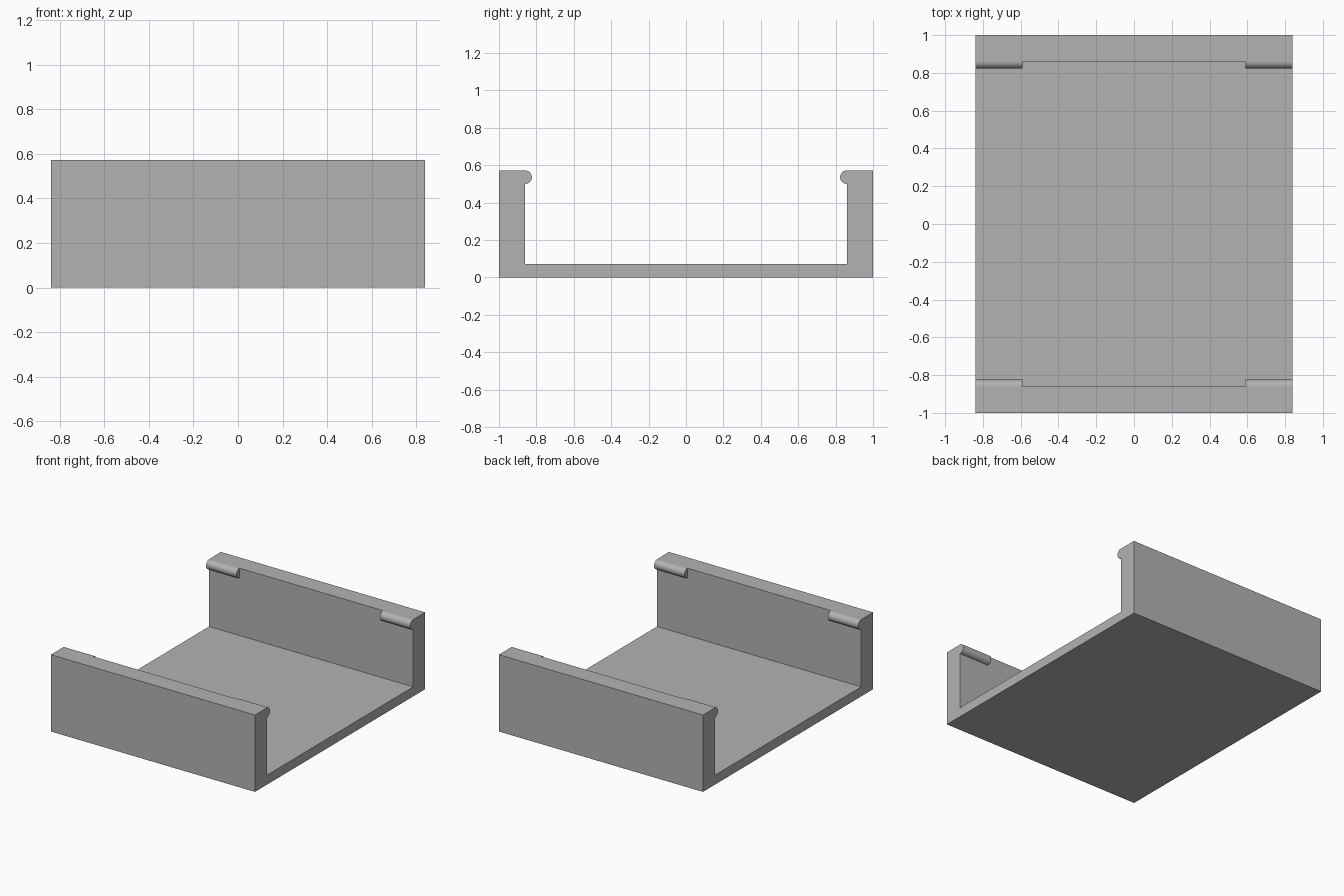
import bpy, bmesh
from math import sin, cos, pi

if "Cube" in bpy.data.objects:
    bpy.data.objects.remove(bpy.data.objects["Cube"])

HALF_X, HALF_Y, HEIGHT = 0.84, 1.0, 0.572
INNER_Y, FLOOR = 0.86, 0.071
LIP_R, LIP_X = 0.036, 0.59

grey = bpy.data.materials.new("plain_grey")
grey.use_nodes = True
colour = (0.45, 0.45, 0.45, 1)
grey.diffuse_color = colour
grey.node_tree.nodes["Principled BSDF"].inputs["Base Color"].default_value = colour


def extrude_profile(name, profile, x0, x1):
    """Extrude a closed (y, z) outline along x."""
    bm = bmesh.new()
    face = bm.faces.new([bm.verts.new((x0, y, z)) for y, z in profile])
    ext = bmesh.ops.extrude_face_region(bm, geom=[face])
    verts = [g for g in ext["geom"] if isinstance(g, bmesh.types.BMVert)]
    bmesh.ops.translate(bm, verts=verts, vec=(x1 - x0, 0, 0))
    bmesh.ops.recalc_face_normals(bm, faces=bm.faces)
    mesh = bpy.data.meshes.new(name)
    bm.to_mesh(mesh)
    bm.free()
    mesh.materials.append(grey)
    obj = bpy.data.objects.new(name, mesh)
    bpy.context.collection.objects.link(obj)
    return obj


# U-shaped channel: floor and two side walls
half = [(HALF_Y, 0), (HALF_Y, HEIGHT), (INNER_Y, HEIGHT), (INNER_Y, FLOOR)]
extrude_profile("channel", half + [(-y, z) for y, z in reversed(half)], -HALF_X, HALF_X)

# Rounded snap lips at the four top inner corners
STEPS = 24
for side, sy in (("front", -1), ("back", 1)):
    arc = [(sy * (INNER_Y - LIP_R * sin(pi * i / STEPS)),
            HEIGHT - LIP_R + LIP_R * cos(pi * i / STEPS)) for i in range(STEPS + 1)]
    for end, sx in (("left", 1), ("right", -1)):
        lip = extrude_profile(f"{side}_{end}_lip", arc, sx * LIP_X, sx * HALF_X)
        bpy.ops.object.select_all(action="DESELECT")
        lip.select_set(True)
        bpy.context.view_layer.objects.active = lip
        bpy.ops.object.shade_smooth_by_angle()
